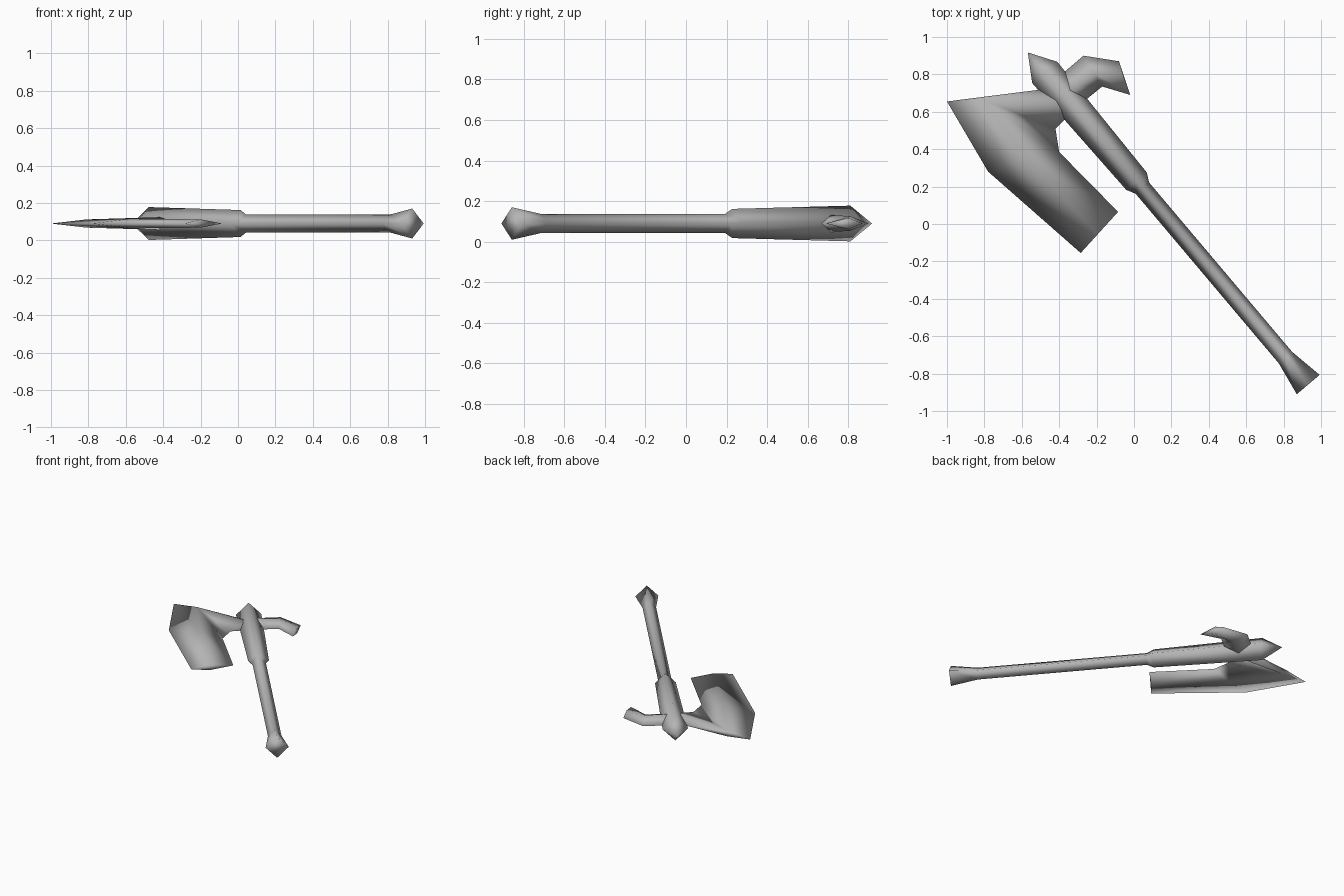
import bpy, bmesh
from mathutils import Vector

cube = bpy.data.objects.get("Cube")
if cube:
    bpy.data.objects.remove(cube, do_unlink=True)

MID_Z = 0.09                          # the weapon lies flat about this height
ALONG = Vector((-0.645, 0.764))       # handle direction, butt to tip
ACROSS = Vector((0.764, 0.645))
CENTRE = ACROSS * 0.158

steel = bpy.data.materials.new("grey_metal")
steel.use_nodes = True
grey = (0.46, 0.46, 0.46, 1)
steel.diffuse_color = grey
steel.node_tree.nodes["Principled BSDF"].inputs["Base Color"].default_value = grey


def diamond(outer, ridge, inner, height):
    """Four-cornered section: two sharp edges and a ridge above and below."""
    flat = [(outer, 0), (ridge, height), (inner, 0), (ridge, -height)]
    return [Vector((p[0], p[1], MID_Z + h)) for p, h in flat]


def loft(name, sections):
    """Skin a chain of diamond sections and cap both ends."""
    bm = bmesh.new()
    rings = [[bm.verts.new(p) for p in s] for s in sections]
    for a, b in zip(rings, rings[1:]):
        for i in range(4):
            j = (i + 1) % 4
            bm.faces.new((a[i], a[j], b[j], b[i]))
    bm.faces.new(rings[0])
    bm.faces.new(rings[-1])
    bmesh.ops.remove_doubles(bm, verts=bm.verts, dist=0.002)
    bmesh.ops.recalc_face_normals(bm, faces=bm.faces)
    for f in bm.faces:
        f.smooth = True
    mesh = bpy.data.meshes.new(name)
    bm.to_mesh(mesh)
    bm.free()
    mesh.materials.append(steel)
    obj = bpy.data.objects.new(name, mesh)
    bpy.context.collection.objects.link(obj)
    return obj


# Handle with flared butt, collar and pointed head: (distance along, radius)
profile = [(-1.257, 0.08), (-1.068, 0.047), (0.118, 0.047),
           (0.166, 0.072), (0.927, 0.088), (1.067, 0.0005)]
sections = []
for s, r in profile:
    c = CENTRE + ALONG * s
    sections.append(diamond(c - ACROSS * r, c, c + ACROSS * r, r))
loft("handle", sections)

# Bearded blade: root, upper horn, belly, lower end
loft("blade", [
    diamond((-0.45, 0.725), (-0.38, 0.66), (-0.32, 0.61), 0.035),
    diamond((-1.0, 0.655), (-0.81, 0.665), (-0.42, 0.51), 0.022),
    diamond((-0.78, 0.28), (-0.57, 0.35), (-0.40, 0.385), 0.026),
    diamond((-0.285, -0.155), (-0.20, -0.05), (-0.085, 0.065), 0.022),
])

# Hooked back spike
loft("back_spike", [
    diamond((-0.43, 0.76), (-0.37, 0.69), (-0.31, 0.60), 0.045),
    diamond((-0.37, 0.815), (-0.31, 0.745), (-0.25, 0.67), 0.04),
    diamond((-0.27, 0.90), (-0.215, 0.81), (-0.17, 0.735), 0.036),
    diamond((-0.08, 0.87), (-0.06, 0.80), (-0.02, 0.69), 0.028),
])
